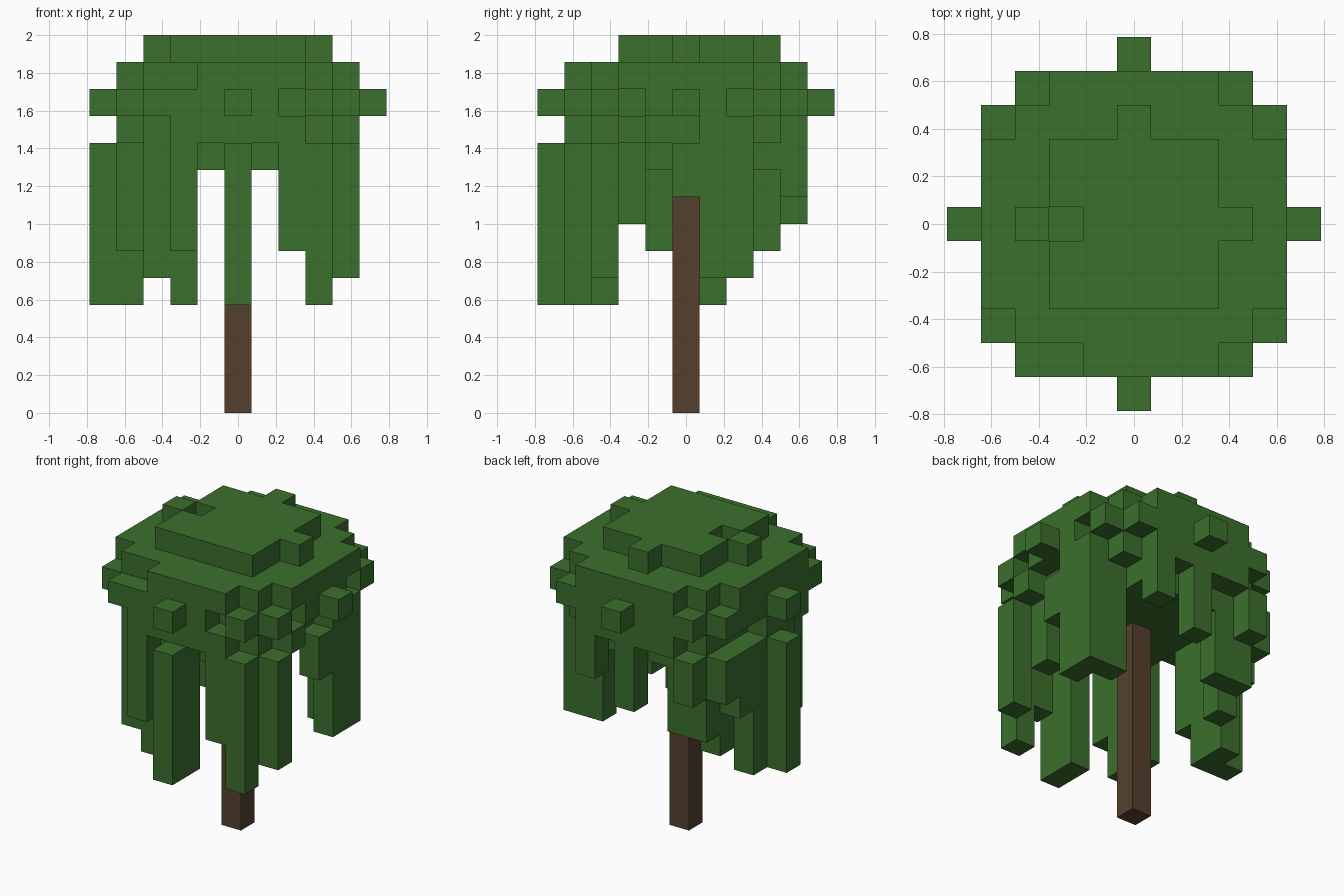
import bpy
import bmesh
from mathutils import Vector

UNIT = 1 / 7  # edge of one block

cube = bpy.data.objects.get("Cube")
if cube:
    bpy.data.objects.remove(cube, do_unlink=True)


def make_material(name, colour):
    mat = bpy.data.materials.new(name)
    mat.use_nodes = True
    mat.diffuse_color = colour
    bsdf = mat.node_tree.nodes["Principled BSDF"]
    bsdf.inputs["Base Color"].default_value = colour
    bsdf.inputs["Roughness"].default_value = 0.9
    return mat


def slab(half_x, half_y, level):
    """Rectangle of blocks centred on the trunk."""
    return {(x, y, level)
            for x in range(-half_x, half_x + 1)
            for y in range(-half_y, half_y + 1)}


def column(x, y, low, high):
    """Vertical run of blocks from low up to and including high."""
    return {(x, y, z) for z in range(low, high + 1)}


def rounded(level):
    """Broad slab with stepped corners."""
    return slab(4, 2, level) | slab(3, 3, level) | slab(2, 4, level)


def build_blocks(name, cells, mat):
    """Join blocks into one outer skin, leaving out the faces between them."""
    bm = bmesh.new()
    corners = {}

    def corner(p):
        key = tuple(round(2 * c) for c in p)
        if key not in corners:
            corners[key] = bm.verts.new(p * UNIT)
        return corners[key]

    for cell in sorted(cells):
        centre = Vector(cell) + Vector((0, 0, 0.5))
        for axis in range(3):
            for side in (-1, 1):
                step = Vector((0, 0, 0))
                step[axis] = side
                if tuple(int(c) for c in Vector(cell) + step) in cells:
                    continue
                u = Vector((0, 0, 0))
                u[(axis + 1) % 3] = 0.5
                v = step.cross(u)
                middle = centre + step / 2
                bm.faces.new([corner(middle + a * u + b * v)
                              for a, b in ((-1, -1), (1, -1), (1, 1), (-1, 1))])
    mesh = bpy.data.meshes.new(name)
    bm.to_mesh(mesh)
    bm.free()
    mesh.materials.append(mat)
    obj = bpy.data.objects.new(name, mesh)
    bpy.context.collection.objects.link(obj)
    return obj


leaf_green = make_material("leaf green", (0.044, 0.162, 0.026, 1))
bark_brown = make_material("bark brown", (0.089, 0.051, 0.026, 1))

# Crown cap with three side bumps and one dent
leaves = slab(2, 2, 13) | {(0, 3, 13), (3, 0, 13), (-3, 0, 13)}
leaves -= {(-2, 0, 13)}

# Broad crown layers
leaves |= rounded(12) - {(-2, -4, 12)}
leaves |= rounded(11) | slab(4, 3, 11) | slab(3, 4, 11)
leaves -= {(2, -4, 11), (4, -2, 11), (4, 2, 11)}
leaves |= rounded(10)
leaves -= {(4, -1, 10), (4, 0, 10), (-4, 1, 10), (-4, 2, 10)}
leaves |= slab(2, 3, 9)

# Single blocks sticking out on the four sides
for x, y in ((5, 0), (-5, 0), (0, 5), (0, -5)):
    leaves.add((x, y, 11))

# Hanging strands: x, y, lowest block, highest block
strands = [
    # front
    (0, -5, 4, 9), (0, -4, 4, 9), (3, -4, 4, 9), (2, -4, 6, 9),
    (-2, -4, 6, 9), (-2, -3, 4, 9), (-3, -3, 5, 9),
    # left side
    (4, -3, 5, 9), (3, -2, 7, 9), (4, 0, 8, 9),
    (4, 1, 5, 9), (4, 2, 5, 9), (3, 2, 5, 9),
    # back
    (2, 4, 8, 9), (0, 4, 7, 9), (-2, 3, 6, 9), (-3, 3, 6, 9), (-3, 4, 8, 9),
    # right side
    (-4, 3, 8, 9), (-4, 2, 7, 9), (-3, 2, 5, 9), (-4, 1, 4, 9),
    (-4, 0, 4, 9), (-5, 0, 4, 9), (-4, -1, 6, 9),
]
for strand in strands:
    leaves |= column(*strand)

build_blocks("foliage", leaves, leaf_green)

# Trunk up to the underside of the crown
bpy.ops.mesh.primitive_cube_add(size=1, location=(0, 0, 4.5 * UNIT))
trunk = bpy.context.object
trunk.name = "trunk"
trunk.scale = (UNIT, UNIT, 9 * UNIT)
bpy.ops.object.transform_apply(location=False, rotation=False, scale=True)
trunk.data.materials.append(bark_brown)
